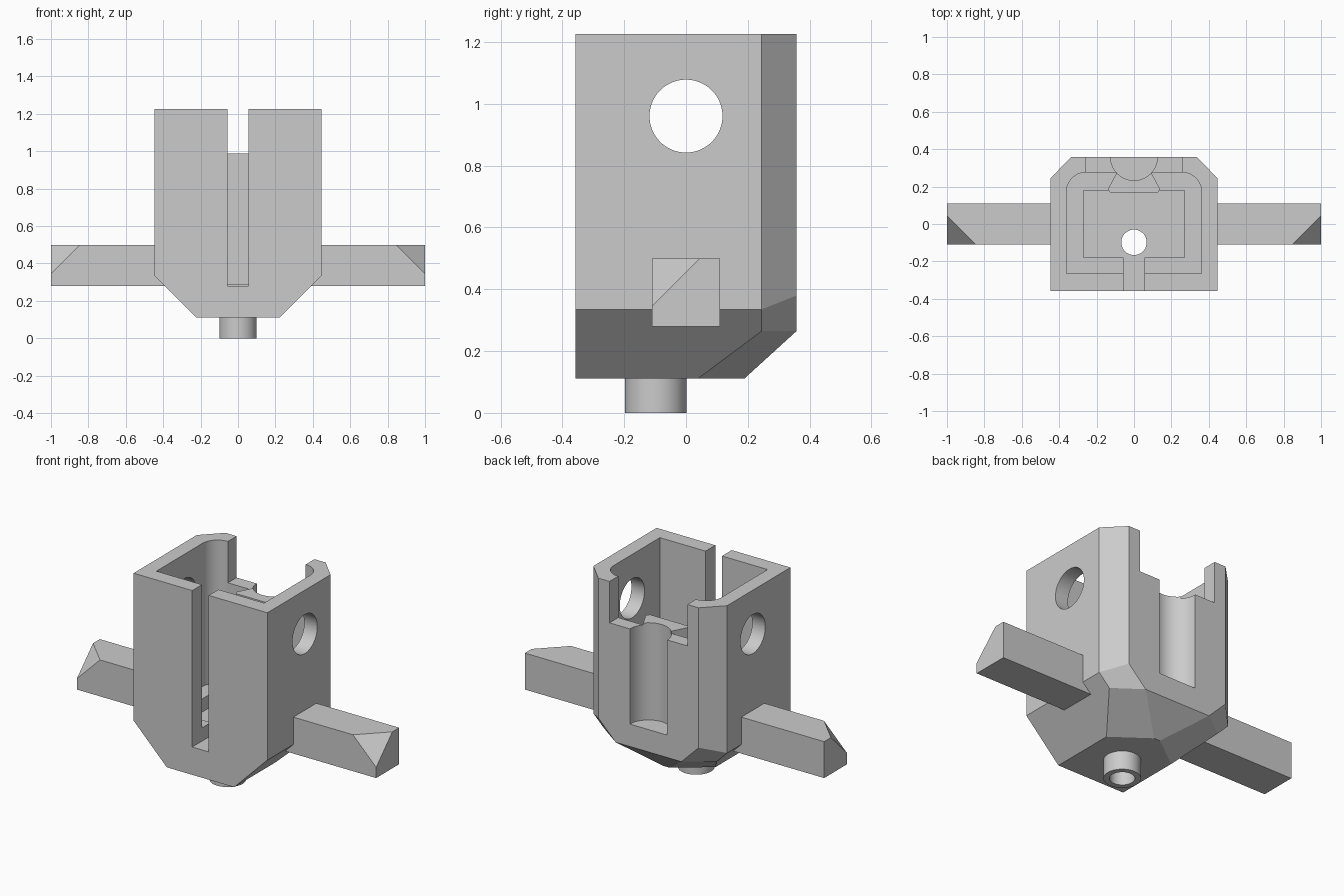
import bpy, bmesh
from math import cos, sin, pi, radians

if "Cube" in bpy.data.objects:
    bpy.data.objects.remove(bpy.data.objects["Cube"], do_unlink=True)

grey = bpy.data.materials.new("light grey")
grey.use_nodes = True
colour = (0.6, 0.6, 0.6, 1)
grey.diffuse_color = colour
grey.node_tree.nodes["Principled BSDF"].inputs["Base Color"].default_value = colour


def add_object(name, bm):
    bmesh.ops.recalc_face_normals(bm, faces=bm.faces)
    mesh = bpy.data.meshes.new(name)
    bm.to_mesh(mesh)
    bm.free()
    mesh.materials.append(grey)
    obj = bpy.data.objects.new(name, mesh)
    bpy.context.collection.objects.link(obj)
    return obj


def hull(name, points):
    """Convex solid around the points."""
    bm = bmesh.new()
    for p in points:
        bm.verts.new(p)
    result = bmesh.ops.convex_hull(bm, input=bm.verts)
    loose = [v for v in bm.verts if not v.link_faces]
    bmesh.ops.delete(bm, geom=loose, context='VERTS')
    bmesh.ops.dissolve_limit(bm, angle_limit=radians(1), verts=bm.verts, edges=bm.edges)
    return add_object(name, bm)


def prism(name, outline, z0, z1):
    """Extrude a flat outline from z0 to z1."""
    bm = bmesh.new()
    face = bm.faces.new([bm.verts.new((x, y, z0)) for x, y in outline])
    top = bmesh.ops.extrude_face_region(bm, geom=[face])
    for v in top["geom"]:
        if isinstance(v, bmesh.types.BMVert):
            v.co.z = z1
    return add_object(name, bm)


def box(name, x0, x1, y0, y1, z0, z1):
    return prism(name, [(x0, y0), (x1, y0), (x1, y1), (x0, y1)], z0, z1)


def arc(cx, cy, r, start, end, n):
    steps = [radians(start + (end - start) * i / n) for i in range(n + 1)]
    return [(cx + r * cos(a), cy + r * sin(a)) for a in steps]


def cylinder(name, cx, cy, r, z0, z1):
    return prism(name, arc(cx, cy, r, 0, 360, 64)[:-1], z0, z1)


def cut(obj, *cutters):
    for cutter in cutters:
        cutter.hide_render = True
        mod = obj.modifiers.new("cut", 'BOOLEAN')
        mod.operation = 'DIFFERENCE'
        mod.solver = 'EXACT'
        mod.object = cutter
        bpy.context.view_layer.objects.active = obj
        bpy.ops.object.modifier_apply(modifier=mod.name)
        bpy.data.objects.remove(cutter, do_unlink=True)


def smooth(obj):
    bpy.ops.object.select_all(action='DESELECT')
    obj.select_set(True)
    bpy.context.view_layer.objects.active = obj
    bpy.ops.object.shade_smooth_by_angle(angle=radians(15))


TOP = 1.225
BACK = 0.358

# Housing: chamfered block with a tapered underside
half = [
    (0.447, -BACK, TOP), (0.447, 0.245, TOP), (0.335, BACK, TOP),
    (0.447, -BACK, 0.335), (0.447, 0.245, 0.335), (0.335, BACK, 0.38),
    (0.377, 0.245, 0.265), (0.22, BACK, 0.265),
    (0.225, -BACK, 0.112), (0.225, 0.04, 0.112), (0.02, 0.19, 0.112),
]
housing = hull("housing", half + [(-x, y, z) for x, y, z in half])

# Stepped cavity, rounded at the back, with front slot and back opening
cavity = ([(-0.36, -0.265), (0.36, -0.265)]
          + arc(0.26, 0.175, 0.1, 0, 90, 12) + arc(-0.26, 0.175, 0.1, 90, 180, 12))
cut(housing,
    prism("cavity_cutter", cavity, 0.36, 1.4),
    box("floor_cutter", -0.27, 0.27, -0.18, 0.18, 0.28, 1.4),
    box("slot_cutter", -0.055, 0.055, -0.5, -0.1, 0.28, 1.4),
    box("opening_cutter", -0.26, 0.26, 0.1, 0.5, 0.975, 1.4))

# Round holes through both side walls
side_hole = cylinder("side_hole_cutter", 0, 0, 0.118, -0.6, 0.6)
side_hole.rotation_euler.y = pi / 2
side_hole.location.z = 0.96
bpy.context.view_layer.update()
cut(housing, side_hole)

# Upright groove in the back and outlet bore in the floor
cut(housing,
    cylinder("groove_cutter", 0, BACK, 0.125, 0.4, 1.4),
    cylinder("bore_cutter", 0, -0.098, 0.068, -0.1, 0.5))
smooth(housing)

# Flared boss that backs the groove inside the cavity
side = [(0.125, 0.165), (0.14, 0.185), (0.095, 0.27), (0.095, 0.29)]
boss = prism("groove_boss", side + [(-x, y) for x, y in reversed(side)], 0.285, 0.987)
cut(boss, cylinder("boss_groove_cutter", 0, BACK, 0.125, 0.4, 1.4))
smooth(boss)

# Outlet tube under the floor
outlet = cylinder("outlet_tube", 0, -0.098, 0.1, 0, 0.114)
cut(outlet, cylinder("tube_bore_cutter", 0, -0.098, 0.068, -0.1, 0.3))
smooth(outlet)

# Side arms, each with its outer front top corner sliced off
for name, s in (("left_arm", 1), ("right_arm", -1)):
    ends = [(x, y, z) for x in (0.38, 1) for y in (-0.11, 0.11) for z in (0.28, 0.5)]
    ends.remove((1, -0.11, 0.5))
    ends += [(0.845, -0.11, 0.5), (1, 0.045, 0.5), (1, -0.11, 0.345)]
    hull(name, [(s * x, y, z) for x, y, z in ends])
